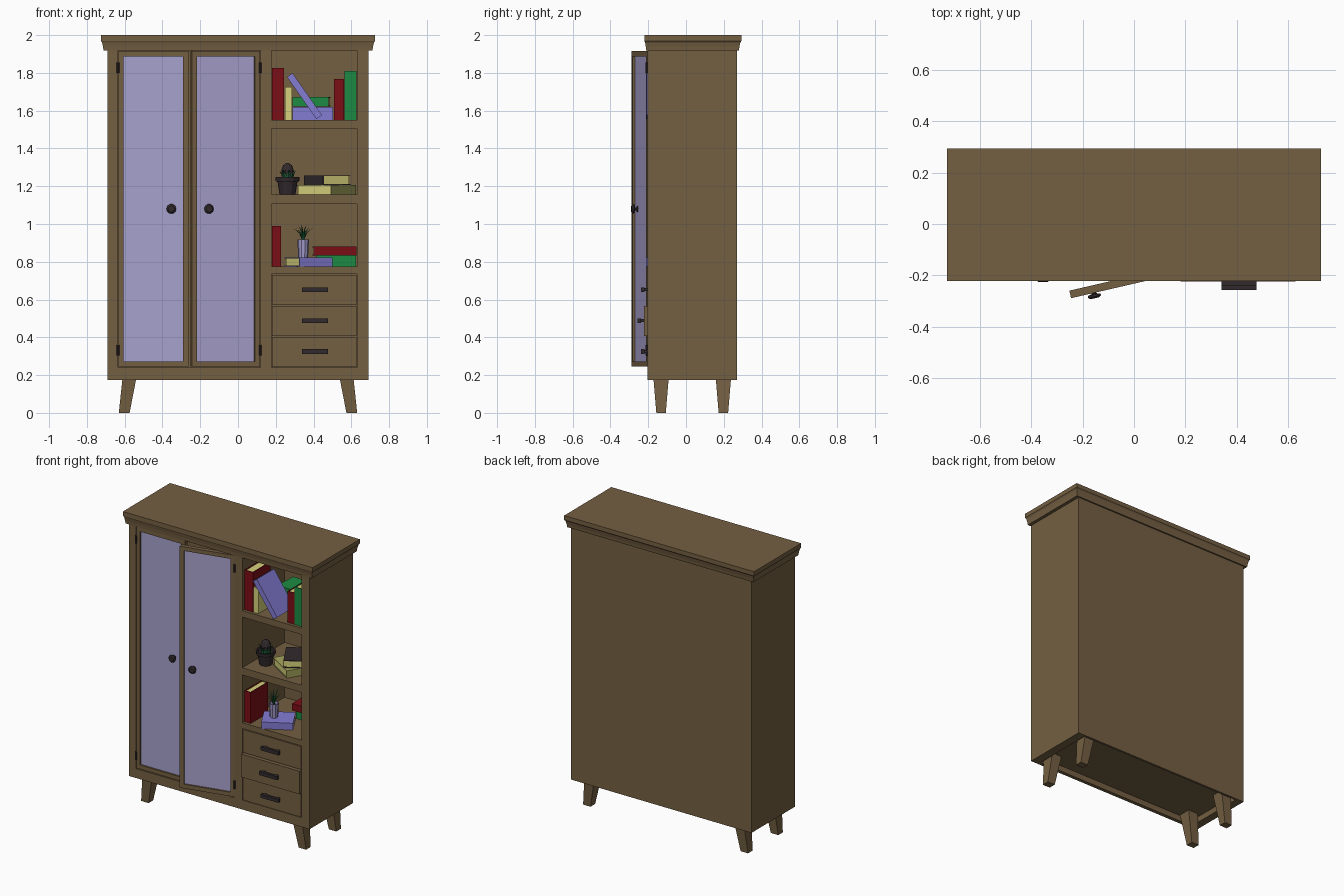
import bpy, bmesh, math, random
from mathutils import Matrix, Vector

if "Cube" in bpy.data.objects:
    bpy.data.objects.remove(bpy.data.objects["Cube"])

random.seed(4)
I = Matrix.Identity(4)
T = Matrix.Translation


def R(deg, axis):
    return Matrix.Rotation(math.radians(deg), 4, axis)


def material(name, rgb):
    m = bpy.data.materials.new(name)
    m.diffuse_color = (*rgb, 1)
    m.use_nodes = True
    m.node_tree.nodes["Principled BSDF"].inputs["Base Color"].default_value = m.diffuse_color
    return m


WOOD = material("brown wood", (0.175, 0.115, 0.054))
GLASS = material("lilac panel", (0.39, 0.36, 0.61))
DARK = material("dark metal", (0.032, 0.023, 0.026))
RED = material("red cover", (0.20, 0.004, 0.008))
GREEN = material("green cover", (0.012, 0.26, 0.055))
BLUE = material("blue violet cover", (0.23, 0.20, 0.65))
PAGES = material("pale yellow pages", (0.68, 0.64, 0.20))
OLIVE = material("olive cover", (0.38, 0.38, 0.11))
LEAF = material("leaf green", (0.008, 0.12, 0.04))
POT = material("lilac pot", (0.36, 0.32, 0.60))


def finish(name, bm, mats, smooth=False):
    bmesh.ops.recalc_face_normals(bm, faces=bm.faces)
    me = bpy.data.meshes.new(name)
    bm.to_mesh(me)
    bm.free()
    for m in mats:
        me.materials.append(m)
    ob = bpy.data.objects.new(name, me)
    bpy.context.collection.objects.link(ob)
    return ob


def add_box(bm, x0, x1, y0, y1, z0, z1, mi=0, M=I):
    S = Matrix.Diagonal((x1 - x0, y1 - y0, z1 - z0, 1))
    C = T(((x0 + x1) / 2, (y0 + y1) / 2, (z0 + z1) / 2))
    vs = bmesh.ops.create_cube(bm, size=1, matrix=M @ C @ S)["verts"]
    for f in {f for v in vs for f in v.link_faces}:
        f.material_index = mi


def boxes(name, mats, specs, M=I):
    bm = bmesh.new()
    for s in specs:
        add_box(bm, *s[:6], s[6] if len(s) > 6 else 0, M)
    return finish(name, bm, mats)


def loft(bm, rings, mi=0):
    """Skin a list of equal-length point rings, capped at both ends."""
    vr = [[bm.verts.new(p) for p in r] for r in rings]
    n = len(vr[0])
    fs = [bm.faces.new((a[i], a[(i + 1) % n], b[(i + 1) % n], b[i]))
          for a, b in zip(vr, vr[1:]) for i in range(n)]
    fs += [bm.faces.new(vr[0]), bm.faces.new(vr[-1])]
    for f in fs:
        f.material_index = mi


def lathe(bm, profile, n, M=I, mi=0):
    loft(bm, [[M @ Vector((r * math.cos(2 * math.pi * i / n), r * math.sin(2 * math.pi * i / n), z))
               for i in range(n)] for r, z in profile], mi)


def rect(x0, x1, y0, y1, z):
    return [(x0, y0, z), (x1, y0, z), (x1, y1, z), (x0, y1, z)]


# Carcass: sides, back, divider, recessed floor, plinth and shelves
F, B = -0.205, 0.27
boxes("cabinet_sides", [WOOD], [(-0.69, -0.635, F, B, 0.175, 1.925), (0.63, 0.69, F, B, 0.175, 1.925)])
boxes("back_panel", [WOOD], [(-0.635, 0.63, 0.255, B, 0.175, 1.925)])
boxes("divider", [WOOD], [(0.118, 0.177, F, 0.255, 0.215, 1.92)])
boxes("cabinet_floor", [WOOD], [(-0.635, 0.63, -0.18, 0.255, 0.215, 0.24),
                                (-0.635, 0.63, F, -0.18, 0.175, 0.24)])
boxes("shelves", [WOOD], [(0.177, 0.63, F, 0.255, a, b)
                          for a, b in ((0.735, 0.775), (1.105, 1.155), (1.505, 1.55))])

# Crown moulding lofted from flared outlines
bm = bmesh.new()
loft(bm, [rect(-x, x, y0, y1, z) for x, y0, y1, z in (
    (0.712, -0.211, 0.280, 1.918), (0.715, -0.213, 0.283, 1.94), (0.72, -0.217, 0.288, 1.962),
    (0.726, -0.221, 0.294, 1.97), (0.726, -0.221, 0.294, 2.0))])
finish("crown", bm, [WOOD])

# Tapered, outward leaning legs
for sx, side in ((-1, "left"), (1, "right")):
    for yc, end in ((-0.132, "front"), (0.198, "back")):
        bm = bmesh.new()
        loft(bm, [rect(sx * a, sx * b, yc - h, yc + h, z) for a, b, h, z in (
            (0.574, 0.631, 0.025, 0), (0.532, 0.608, 0.043, 0.216))])
        finish(f"{end}_{side}_leg", bm, [WOOD])


# Doors: frame, recessed panel, knob and two hinges, built from the hinge edge
def door(name, hinge_x, direction, angle):
    M = T((hinge_x, F, 0)) @ R(angle, 'Z')
    W, fw, t, z0, z1 = 0.37, 0.028, 0.03, 0.245, 1.915

    def bx(a, b, *rest):
        return (min(direction * a, direction * b), max(direction * a, direction * b), *rest)
    boxes(name, [WOOD, GLASS], [
        bx(0, fw, 0, t, z0, z1), bx(W - fw, W, 0, t, z0, z1),
        bx(fw, W - fw, 0, t, z0, z0 + fw), bx(fw, W - fw, 0, t, z1 - fw, z1),
        bx(fw, W - fw, 0.012, 0.022, z0 + fw, z1 - fw, 1)], M)
    bm = bmesh.new()
    lathe(bm, [(0.016, 0), (0.016, 0.005), (0.009, 0.007), (0.009, 0.016), (0.024, 0.02),
               (0.026, 0.027), (0.017, 0.034)], 10,
          M @ T((direction * 0.28, 0.013, 1.08)) @ R(90, 'X'))
    finish(name + "_knob", bm, [DARK])
    bm = bmesh.new()
    for z in (0.305, 1.8):
        lathe(bm, [(0.007, 0), (0.007, 0.055)], 8, T((hinge_x - direction * 0.002, F - 0.002, z)))
    finish(name + "_hinges", bm, [DARK])


door("left_door", -0.633, 1, 0)
door("right_door", 0.116, -1, 13)

# Drawers with bar handles; the middle one is pulled out slightly
for i, pull in enumerate((0, 0.018, 0)):
    z0 = 0.243 + i * 0.164
    y, zc = F - pull, z0 + 0.082
    boxes(f"drawer_{i + 1}", [WOOD], [(0.18, 0.627, y, y + 0.03, z0, z0 + 0.159),
                                      (0.19, 0.617, y + 0.03, 0.2, z0 + 0.01, z0 + 0.14)])
    boxes(f"drawer_handle_{i + 1}", [DARK], [
        (0.34, 0.476, y - 0.033, y - 0.015, zc - 0.012, zc + 0.012),
        (0.35, 0.37, y - 0.016, y, zc - 0.009, zc + 0.009),
        (0.446, 0.466, y - 0.016, y, zc - 0.009, zc + 0.009)])


# Books: two boards and a spine around a page block (spine faces the front)
def book(name, cover, t, h, d, M):
    c = 0.005
    boxes(name, [cover, PAGES], [
        (-t / 2, -t / 2 + c, -d / 2, d / 2, -h / 2, h / 2), (t / 2 - c, t / 2, -d / 2, d / 2, -h / 2, h / 2),
        (-t / 2 + c, t / 2 - c, -d / 2, -d / 2 + c, -h / 2, h / 2),
        (-t / 2 + c, t / 2 - c, -d / 2 + c, d / 2 - 0.006, -h / 2 + 0.005, h / 2 - 0.005, 1)], M)


def standing(name, cover, x0, x1, z0, z1, y=-0.09, d=0.19):
    book(name, cover, x1 - x0, z1 - z0, d, T(((x0 + x1) / 2, y, (z0 + z1) / 2)))


def lying(name, cover, x, y, z0, z1, length, d, turn=0):
    book(name, cover, z1 - z0, length, d, T((x, y, (z0 + z1) / 2)) @ R(turn, 'Z') @ R(90, 'Y'))


standing("top_red_book", RED, 0.179, 0.244, 1.55, 1.825)
standing("top_yellow_book", PAGES, 0.25, 0.286, 1.55, 1.725)
standing("top_red_book_right", RED, 0.508, 0.56, 1.55, 1.767)
standing("top_green_book", GREEN, 0.563, 0.627, 1.55, 1.81)
lying("top_flat_blue_book", BLUE, 0.396, 0.08, 1.55, 1.62, 0.216, 0.19)
lying("top_flat_green_book", GREEN, 0.39, 0.09, 1.622, 1.673, 0.19, 0.16, -4)
book("leaning_blue_book", BLUE, 0.036, 0.272, 0.19, T((0.352, -0.113, 1.677)) @ R(-35, 'Y'))
lying("middle_olive_book", OLIVE, 0.468, -0.01, 1.155, 1.206, 0.25, 0.216, 58)
lying("middle_black_book", DARK, 0.473, -0.02, 1.207, 1.258, 0.2, 0.167, -60)
standing("low_red_book", RED, 0.179, 0.227, 0.775, 0.99)
lying("low_blue_book", BLUE, 0.373, -0.09, 0.775, 0.822, 0.2, 0.165, 29)
lying("low_green_book", GREEN, 0.52, 0.125, 0.775, 0.832, 0.21, 0.17)
lying("low_flat_red_book", RED, 0.51, 0.11, 0.833, 0.88, 0.228, 0.17, 2)


# Curved tapering blade leaf
def blade(bm, base, heading, length, lean, width):
    d = Vector((math.cos(heading), math.sin(heading), 0))
    s = Vector((-d.y, d.x, 0))
    rings = []
    for k in range(5):
        u = k / 4
        p = Vector(base) + d * lean * u ** 1.6 + Vector((0, 0, length * (u - 0.25 * u ** 3)))
        w = width * (1 - 0.9 * u)
        rings.append([p + s * w, p + d * w * 0.4, p - s * w, p - d * w * 0.4])
    loft(bm, rings)


# Cactus in a dark faceted pot
px, py = 0.262, -0.07
bm = bmesh.new()
lathe(bm, [(0.042, 1.155), (0.053, 1.225), (0.062, 1.226), (0.064, 1.248), (0.054, 1.248), (0.05, 1.232)],
      12, T((px, py, 0)))
finish("cactus_pot", bm, [DARK])
bm = bmesh.new()
lathe(bm, [(0.018, 1.23), (0.032, 1.262), (0.033, 1.285), (0.024, 1.31), (0.008, 1.322)], 10, T((px, py, 0)))
finish("cactus_body", bm, [DARK])
bm = bmesh.new()
for i in range(9):
    a = 2 * math.pi * i / 9
    blade(bm, (px + 0.025 * math.cos(a), py + 0.025 * math.sin(a), 1.232), a, 0.068, 0.024, 0.013)
finish("cactus_leaves", bm, [LEAF])

# Grass plant in a lilac pot on the blue book
px, py = 0.345, -0.1
bm = bmesh.new()
lathe(bm, [(0.026, 0.822), (0.031, 0.918), (0.027, 0.918), (0.025, 0.90)], 10, T((px, py, 0)))
finish("grass_pot", bm, [POT])
bm = bmesh.new()
for i in range(11):
    blade(bm, (px, py, 0.90), 2 * math.pi * i / 11, random.uniform(0.09, 0.13), random.uniform(0.03, 0.08), 0.007)
finish("grass_leaves", bm, [LEAF])
